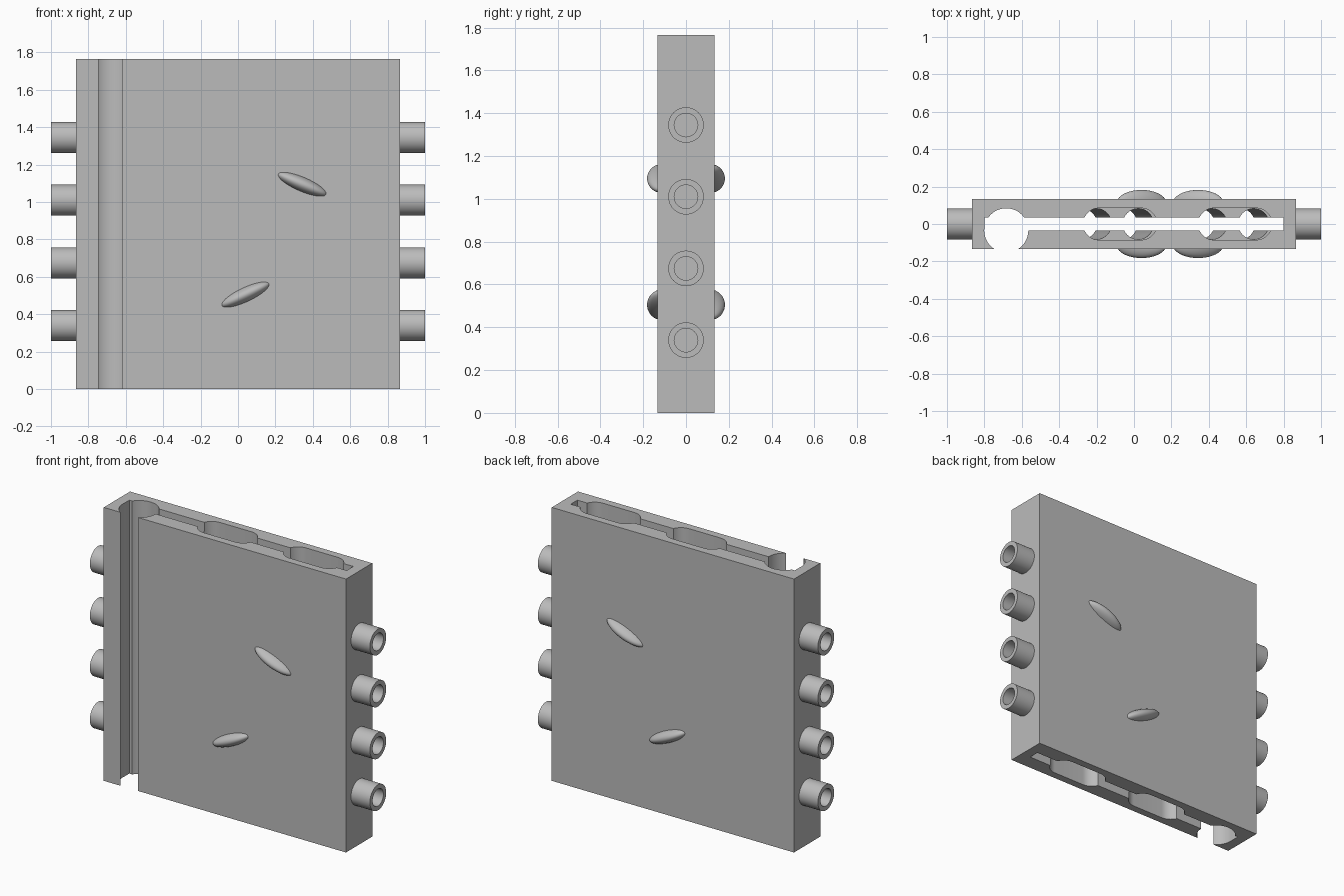
import bpy, bmesh, math
from mathutils import Matrix, Vector

cube = bpy.data.objects.get("Cube")
if cube:
    bpy.data.objects.remove(cube, do_unlink=True)

W, D, H = 0.865, 0.134, 1.765      # half width, half depth, height
MID = 0.5

grey = bpy.data.materials.new("plain grey")
grey.use_nodes = True
grey.diffuse_color = (MID, MID, MID, 1)
grey.node_tree.nodes["Principled BSDF"].inputs["Base Color"].default_value = (MID, MID, MID, 1)


def make(name, bm):
    bmesh.ops.recalc_face_normals(bm, faces=bm.faces)
    mesh = bpy.data.meshes.new(name)
    bm.to_mesh(mesh)
    bm.free()
    mesh.materials.append(grey)
    ob = bpy.data.objects.new(name, mesh)
    bpy.context.collection.objects.link(ob)
    return ob


def block(name, x0, x1, depth, z0, z1):
    bm = bmesh.new()
    bmesh.ops.create_cube(bm, size=1)
    bmesh.ops.scale(bm, vec=(x1 - x0, 2 * depth, z1 - z0), verts=bm.verts)
    bmesh.ops.translate(bm, vec=((x0 + x1) / 2, 0, (z0 + z1) / 2), verts=bm.verts)
    return make(name, bm)


def bore(name, bottoms, tops, r, z0, z1, y=0):
    """Hull of circles at two heights: a round, slanted or elongated hole."""
    bm = bmesh.new()
    for z, centres in ((z0, bottoms), (z1, tops)):
        for cx in centres:
            for i in range(48):
                a = math.tau * i / 48
                bm.verts.new((cx + r * math.cos(a), y + r * math.sin(a), z))
    hull = bmesh.ops.convex_hull(bm, input=bm.verts)
    loose = [v for v in hull["geom_interior"] if isinstance(v, bmesh.types.BMVert)]
    bmesh.ops.delete(bm, geom=loose, context='VERTS')
    bmesh.ops.dissolve_limit(bm, angle_limit=0.001, verts=bm.verts, edges=bm.edges)
    return make(name, bm)


# Cutters: thin slot, open groove, and two channels of paired slanted bores
cutters = [block("slot_cutter", -0.8, 0.8, 0.034, -0.1, H + 0.1),
           bore("groove_cutter", [-0.683], [-0.683], 0.118, -0.1, H + 0.1, -0.034)]
for low, high in ((-0.18, -0.075), (0.45, 0.54)):
    for side in (-0.112, 0.112):
        slope = (high - low) / H * 0.1
        cutters.append(bore("bore_cutter", [low + side - slope], [high + side + slope],
                            0.082, -0.1, H + 0.1))
    for c, z0, z1 in ((low, -0.1, 0.2), (high, H - 0.25, H + 0.1)):
        ends = [c - 0.112, c + 0.112]
        cutters.append(bore("mouth_cutter", ends, ends, 0.085, z0, z1))


def carve(ob):
    bpy.ops.object.select_all(action='DESELECT')
    bpy.context.view_layer.objects.active = ob
    ob.select_set(True)
    for cutter in cutters:
        mod = ob.modifiers.new("cut", 'BOOLEAN')
        mod.operation = 'DIFFERENCE'
        mod.solver = 'EXACT'
        mod.object = cutter
        bpy.ops.object.modifier_apply(modifier=mod.name)


def smooth(ob):
    bpy.ops.object.select_all(action='DESELECT')
    bpy.context.view_layer.objects.active = ob
    ob.select_set(True)
    bpy.ops.object.shade_smooth_by_angle(angle=math.radians(35))


# Main plate
plate = block("plate", -W, W, D, 0, H)
carve(plate)
smooth(plate)

# Slanted swellings on the front and back, tilted like a twisted pair
for label, x, z, tilt in (("lower", 0.04, 0.505, 25), ("upper", 0.343, 1.095, -23)):
    for face, s in (("front", -1), ("back", 1)):
        bm = bmesh.new()
        bmesh.ops.create_uvsphere(bm, u_segments=40, v_segments=24, radius=1)
        bmesh.ops.scale(bm, vec=(0.147, 0.072, 0.04), verts=bm.verts)
        bmesh.ops.rotate(bm, matrix=Matrix.Rotation(math.radians(tilt * s), 3, 'Y'),
                         verts=bm.verts)
        bmesh.ops.translate(bm, vec=(x, s * 0.11, z), verts=bm.verts)
        bump = make(f"{label}_{face}_bump", bm)
        carve(bump)
        smooth(bump)

# Hollow round connectors on both sides
for i in range(4):
    for label, s in (("left", 1), ("right", -1)):
        bm = bmesh.new()
        profile = [(0.855, 0.083), (1, 0.083), (1, 0.055), (0.87, 0.055), (0.87, 0)]
        verts = [bm.verts.new((s * px, 0, pr)) for px, pr in profile]
        edges = [bm.edges.new(pair) for pair in zip(verts, verts[1:])]
        bmesh.ops.spin(bm, geom=verts + edges, cent=(0, 0, 0), axis=(1, 0, 0),
                       angle=math.tau, steps=40)
        bmesh.ops.remove_doubles(bm, verts=bm.verts, dist=0.0005)
        bmesh.ops.holes_fill(bm, edges=bm.edges)
        bmesh.ops.translate(bm, vec=Vector((0, 0, 0.34 + 0.335 * i)), verts=bm.verts)
        smooth(make(f"{label}_connector_{i + 1}", bm))

for cutter in cutters:
    bpy.data.objects.remove(cutter, do_unlink=True)
